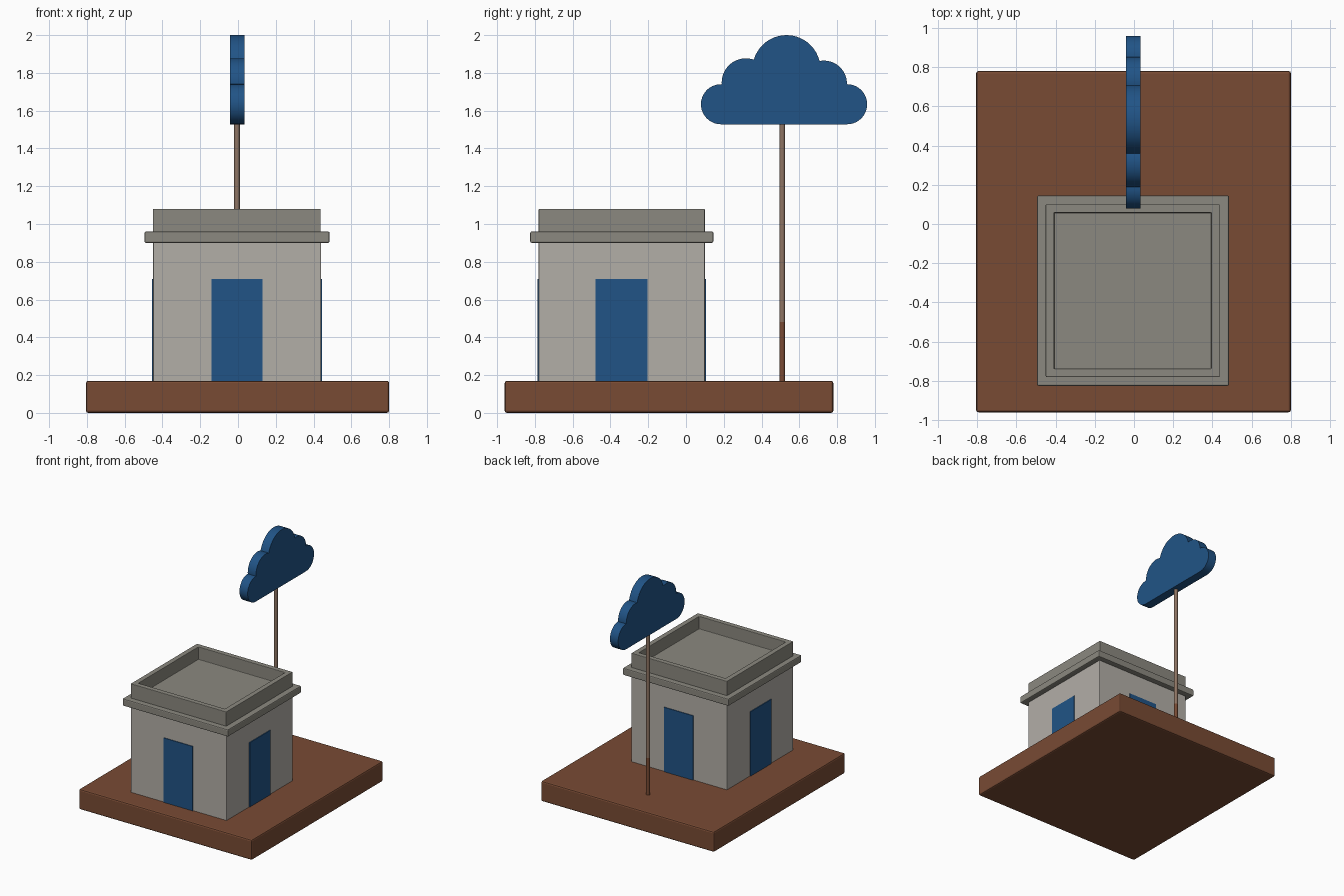
import bpy, bmesh, math
from mathutils import Vector

if "Cube" in bpy.data.objects:
    bpy.data.objects.remove(bpy.data.objects["Cube"])


def material(name, rgb):
    m = bpy.data.materials.new(name)
    m.diffuse_color = (*rgb, 1)
    m.use_nodes = True
    m.node_tree.nodes["Principled BSDF"].inputs["Base Color"].default_value = m.diffuse_color
    return m


BROWN = material("earth brown", (0.19, 0.070, 0.034))
WALL = material("plaster white", (0.45, 0.425, 0.39))
GREY = material("roof grey", (0.26, 0.25, 0.215))
BLUE = material("blue", (0.015, 0.088, 0.24))
POLE = material("pole tan", (0.27, 0.175, 0.125))


def finish(name, bm, mats, bevel=0.0):
    bmesh.ops.recalc_face_normals(bm, faces=bm.faces)
    me = bpy.data.meshes.new(name)
    bm.to_mesh(me)
    bm.free()
    ob = bpy.data.objects.new(name, me)
    bpy.context.collection.objects.link(ob)
    for m in mats:
        me.materials.append(m)
    if bevel:
        b = ob.modifiers.new("bevel", 'BEVEL')
        b.width, b.segments = bevel, 2
        b.limit_method = 'ANGLE'
    return ob


def box_bm(x, y, z):
    bm = bmesh.new()
    bmesh.ops.create_cube(bm, size=1)
    for v in bm.verts:
        v.co = [(a + b) / 2 + c * (b - a) for (a, b), c in zip((x, y, z), v.co)]
    return bm


def box(name, x, y, z, mat, bevel=0.0):
    return finish(name, box_bm(x, y, z), [mat], bevel)


# base slab and building
box("base", (-0.805, 0.80), (-0.96, 0.78), (0, 0.17), BROWN, 0.012)
box("walls", (-0.45, 0.44), (-0.78, 0.10), (0.16, 0.91), WALL, 0.005)
box("cornice", (-0.495, 0.485), (-0.825, 0.145), (0.90, 0.96), GREY, 0.008)

# parapet with sunken roof floor
bm = box_bm((-0.45, 0.437), (-0.78, 0.10), (0.95, 1.08))
top = max(bm.faces, key=lambda f: f.calc_center_median().z)
bmesh.ops.inset_region(bm, faces=[top], thickness=0.06)
for v in top.verts:
    v.co.z = 1.08
low = bmesh.ops.extrude_face_region(bm, geom=[top])["geom"]
for v in [g for g in low if isinstance(g, bmesh.types.BMVert)]:
    v.co.z = 0.975
if top.is_valid:
    bmesh.ops.delete(bm, geom=[top], context='FACES_ONLY')
finish("parapet", bm, [GREY], 0.004)

# one door plate on each side
T = 0.006
for name, y in (("front_door", -0.78), ("back_door", 0.10)):
    box(name, (-0.14, 0.13), (y - T, y + T / 2) if y < 0 else (y - T / 2, y + T),
        (0.165, 0.71), BLUE)
for name, x in (("left_door", -0.45), ("right_door", 0.44)):
    box(name, (x - T, x + T / 2) if x < 0 else (x - T / 2, x + T), (-0.48, -0.205),
        (0.165, 0.71), BLUE)

# thin pole, darker in its lower part
bm = bmesh.new()
bmesh.ops.create_cone(bm, cap_ends=True, segments=16, radius1=0.015, radius2=0.015, depth=1.40)
bmesh.ops.translate(bm, verts=bm.verts, vec=(-0.005, 0.51, 0.85))
bmesh.ops.bisect_plane(bm, geom=bm.verts[:] + bm.edges[:] + bm.faces[:],
                       plane_co=(0, 0, 0.48), plane_no=(0, 0, 1))
for f in bm.faces:
    f.material_index = 1 if f.calc_center_median().z < 0.48 else 0
    f.smooth = len(f.verts) == 4
finish("pole", bm, [POLE, BROWN])

# cloud: outline of five overlapping circles (y, z, radius), right to left
lobes = [(0.853, 1.634, 0.106), (0.730, 1.743, 0.122), (0.532, 1.820, 0.180),
         (0.317, 1.749, 0.128), (0.185, 1.634, 0.106)]


def upper_meeting(a, b):
    """Upper crossing point of two circles."""
    pa, pb = Vector(a[:2]), Vector(b[:2])
    d = (pb - pa).length
    u = (pb - pa) / d
    t = (d * d + a[2] ** 2 - b[2] ** 2) / (2 * d)
    h = math.sqrt(max(a[2] ** 2 - t * t, 0))
    n = Vector((u.y, -u.x))  # outer side when walking right to left
    return pa + u * t + n * h


outline = []
for i, c in enumerate(lobes):
    def angle(p):
        return math.atan2(p.y - c[1], p.x - c[0])
    a0 = -math.pi / 2 if i == 0 else angle(upper_meeting(lobes[i - 1], c))
    a1 = 1.5 * math.pi if i == len(lobes) - 1 else angle(upper_meeting(c, lobes[i + 1]))
    while a1 < a0:
        a1 += 2 * math.pi
    n = 20
    for k in range(n + 1 if i == len(lobes) - 1 else n):
        a = a0 + (a1 - a0) * k / n
        outline.append((c[0] + c[2] * math.cos(a), c[1] + c[2] * math.sin(a)))

bm = bmesh.new()
face = bm.faces.new([bm.verts.new((-0.042, y, z)) for y, z in outline])
new = bmesh.ops.extrude_face_region(bm, geom=[face])["geom"]
bmesh.ops.translate(bm, verts=[g for g in new if isinstance(g, bmesh.types.BMVert)],
                    vec=(0.076, 0, 0))
cloud = finish("cloud", bm, [BLUE])
bpy.context.view_layer.objects.active = cloud
cloud.select_set(True)
bpy.ops.object.shade_smooth_by_angle(angle=math.radians(30))
